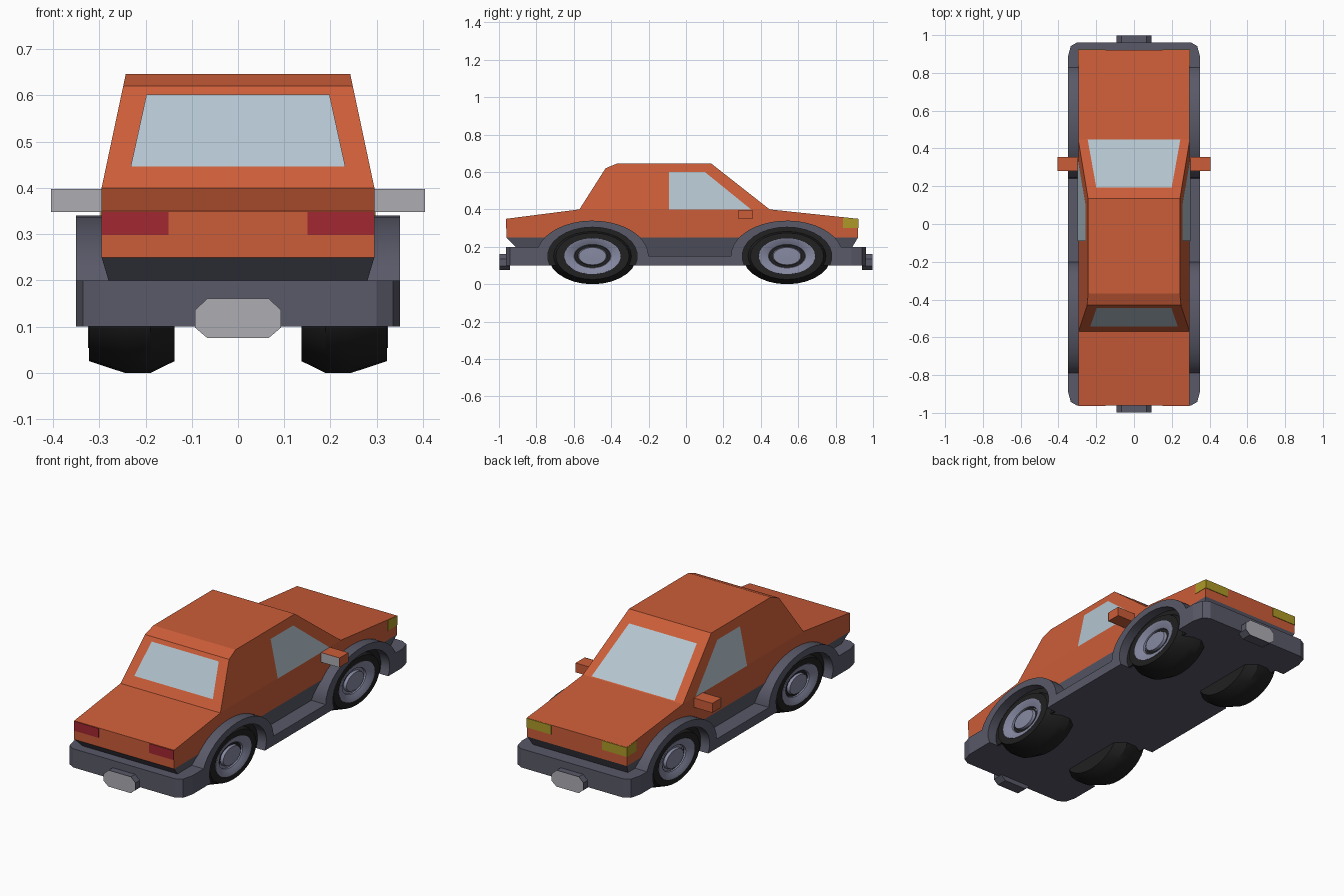
import bpy, bmesh, math
from mathutils import Vector

if "Cube" in bpy.data.objects:
    bpy.data.objects.remove(bpy.data.objects["Cube"])


def material(name, rgb):
    m = bpy.data.materials.new(name)
    m.diffuse_color = (*rgb, 1)
    m.use_nodes = True
    m.node_tree.nodes["Principled BSDF"].inputs["Base Color"].default_value = m.diffuse_color
    return m


RED = material("paint", (0.6, 0.11, 0.04))
DARK = material("trim", (0.10, 0.10, 0.14))
BLACK = material("rubber", (0.015, 0.015, 0.015))
RIM = material("rim", (0.24, 0.25, 0.36))
GLASS = material("glass", (0.45, 0.55, 0.62))
AMBER = material("amber", (0.42, 0.32, 0.02))
TAIL = material("tail_red", (0.36, 0.02, 0.03))
PALE = material("pale", (0.42, 0.42, 0.45))


def finish(name, bm, mat, smooth=False):
    me = bpy.data.meshes.new(name)
    bm.to_mesh(me)
    bm.free()
    me.materials.append(mat)
    ob = bpy.data.objects.new(name, me)
    bpy.context.collection.objects.link(ob)
    if smooth:
        bpy.ops.object.select_all(action='DESELECT')
        ob.select_set(True)
        bpy.context.view_layer.objects.active = ob
        bpy.ops.object.shade_smooth_by_angle(angle=math.radians(30))
    return ob


def loft(name, rings, mat, smooth=False):
    """Bridge matching rings of points and cap both ends."""
    bm = bmesh.new()
    vs = [[bm.verts.new(p) for p in r] for r in rings]
    n = len(vs[0])
    for a, b in zip(vs, vs[1:]):
        for i in range(n):
            j = (i + 1) % n
            bm.faces.new((a[i], a[j], b[j], b[i]))
    bm.faces.new(vs[0])
    bm.faces.new(vs[-1])
    bmesh.ops.recalc_face_normals(bm, faces=bm.faces)
    return finish(name, bm, mat, smooth)


def prism_x(name, pts, x0, x1, mat, smooth=False):
    return loft(name, [[(x, y, z) for y, z in pts] for x in (x0, x1)], mat, smooth)


def box(name, x0, x1, y0, y1, z0, z1, mat):
    return prism_x(name, [(y0, z0), (y1, z0), (y1, z1), (y0, z1)], x0, x1, mat)


def panel(name, pts, mat):
    """Thin face lifted slightly off the bodywork."""
    bm = bmesh.new()
    f = bm.faces.new([bm.verts.new(p) for p in pts])
    f.normal_update()
    if f.normal.dot(f.calc_center_median() - Vector((0, 0.05, 0.3))) < 0:
        f.normal_flip()
    bmesh.ops.translate(bm, verts=bm.verts, vec=f.normal * 0.003)
    return finish(name, bm, mat)


def arc(yc, a, b, t0, t1, n=18):
    return [(yc + a * math.cos(t0 + (t1 - t0) * i / n),
             0.15 + b * math.sin(t0 + (t1 - t0) * i / n)) for i in range(n + 1)]


def half(z):
    """Half width of the tapering cabin."""
    return 0.295 - max(0, z - 0.40) * 0.052 / 0.245


# Painted lower body and cabin
prism_x("body", [(-0.96, 0.25), (-0.96, 0.35), (-0.57, 0.40), (0.447, 0.40),
                 (0.92, 0.35), (0.92, 0.25)], -0.295, 0.295, RED)
cabin = [(-0.57, 0.40), (-0.43, 0.62), (-0.367, 0.646), (0.134, 0.646), (0.447, 0.40)]
loft("cabin", [[(s * half(z), y, z) for y, z in cabin] for s in (-1, 1)], RED)

# Dark tapered underside and floor
loft("underbody", [[(-x, y0, z), (x, y0, z), (x, y1, z), (-x, y1, z)] for x, y0, y1, z in
                   ((0.265, -0.86, 0.86, 0.15), (0.28, -0.91, 0.89, 0.20),
                    (0.295, -0.96, 0.92, 0.25))], DARK)
box("floor", -0.29, 0.29, -0.86, 0.86, 0.10, 0.15, DARK)

# Bumpers with rounded corners, and number plates
for s, end in ((-1, "front"), (1, "rear")):
    side = [(0.35, 0.84), (0.35, 0.885), (0.335, 0.942), (0.30, 0.962)]
    plan = side + [(-x, y) for x, y in reversed(side)]
    loft(end + "_bumper", [[(x, s * y, z) for x, y in plan] for z in (0.10, 0.20)], DARK)
    octo = [(-0.093, 0.098), (-0.066, 0.075), (0.066, 0.075), (0.093, 0.098),
            (0.093, 0.136), (0.066, 0.161), (-0.066, 0.161), (-0.093, 0.136)]
    loft(end + "_plate_mount", [[(x, s * y, z) for x, z in octo] for y in (0.94, 0.997)], DARK)
    panel(end + "_plate", [(x, s * 0.997, z) for x, z in octo], PALE)

# Side skirt profile with flared arches and wheel cut-outs
REAR, FRONT = -0.50, 0.54
ta, tb = math.asin(0.05 / 0.19), math.asin(0.05 / 0.155)
skirt = ([(-0.84, 0.10), (-0.84, 0.20)]
         + arc(REAR, 0.30, 0.19, math.pi - ta, 0)
         + arc(FRONT, 0.30, 0.19, math.pi, ta)
         + [(0.84, 0.20), (0.84, 0.10)]
         + arc(FRONT, 0.24, 0.155, -tb, math.pi + tb)
         + arc(REAR, 0.24, 0.155, -tb, math.pi + tb))

tyre = [(0.83, 0.137), (1, 0.189), (1, 0.245), (0.83, 0.322), (0.64, 0.322), (0.62, 0.30)]
rim = [(0.65, 0.30), (0.64, 0.324), (0.58, 0.322), (0.42, 0.308), (0.40, 0.296),
       (0.34, 0.296), (0.31, 0.314), (0.0001, 0.316)]


def lathe(name, prof, s, yc, mat):
    ts = [2 * math.pi * i / 28 for i in range(28)]
    loft(name, [[(s * x, yc + 0.236 * r * math.cos(t), 0.15 + 0.15 * r * math.sin(t))
                 for t in ts] for r, x in prof], mat, True)


for s, side in ((-1, "left"), (1, "right")):
    prism_x(side + "_skirt", skirt, s * 0.25, s * 0.35, DARK, True)
    # Wheels with dark well liners
    for yc, end in ((REAR, "a"), (FRONT, "b")):
        lathe(f"{side}_tyre_{end}", tyre, s, yc, BLACK)
        lathe(f"{side}_rim_{end}", rim, s, yc, RIM)
        prism_x(f"{side}_well_{end}", arc(yc, 0.24, 0.155, -0.32, math.pi + 0.32),
                s * 0.25, s * 0.298, BLACK)
    # Side window
    win = [(-0.09, 0.40), (-0.09, 0.60), (0.10, 0.60), (0.347, 0.40)]
    panel(side + "_window", [(s * half(z), y, z) for y, z in win], GLASS)
    # Mirror
    box(side + "_mirror", s * 0.28, s * 0.404, 0.28, 0.355, 0.348, 0.398, RED)
    bm_pts = [(0.295, 0.348), (0.404, 0.348), (0.404, 0.398), (0.295, 0.398)]
    glass = panel(side + "_mirror_glass", [(s * x, 0.28, z) for x, z in bm_pts], PALE)
    if glass.data.polygons[0].normal.y > 0:
        glass.data.flip_normals()
        glass.location.y = -0.006
    # Lamps: amber wraps the corner, red sits on the end face
    prism_x(side + "_amber_lamp", [(0.84, 0.30), (0.84, 0.357), (0.923, 0.349), (0.923, 0.30)],
            s * 0.15, s * 0.297, AMBER)
    box(side + "_red_lamp", s * 0.15, s * 0.2945, -0.963, -0.94, 0.298, 0.348, TAIL)

# Windscreens follow the sloping cabin ends
for name, (y0, z0), (y1, z1), ws in (
        ("red_lamp_end_screen", (-0.57, 0.40), (-0.43, 0.62), ((0.445, 0.232), (0.60, 0.198))),
        ("amber_lamp_end_screen", (0.447, 0.40), (0.134, 0.646), ((0.402, 0.245), (0.60, 0.20)))):
    (za, wa), (zb, wb) = ws
    ya, yb = (y0 + (y1 - y0) * (z - z0) / (z1 - z0) for z in (za, zb))
    panel(name, [(-wa, ya, za), (wa, ya, za), (wb, yb, zb), (-wb, yb, zb)], GLASS)
